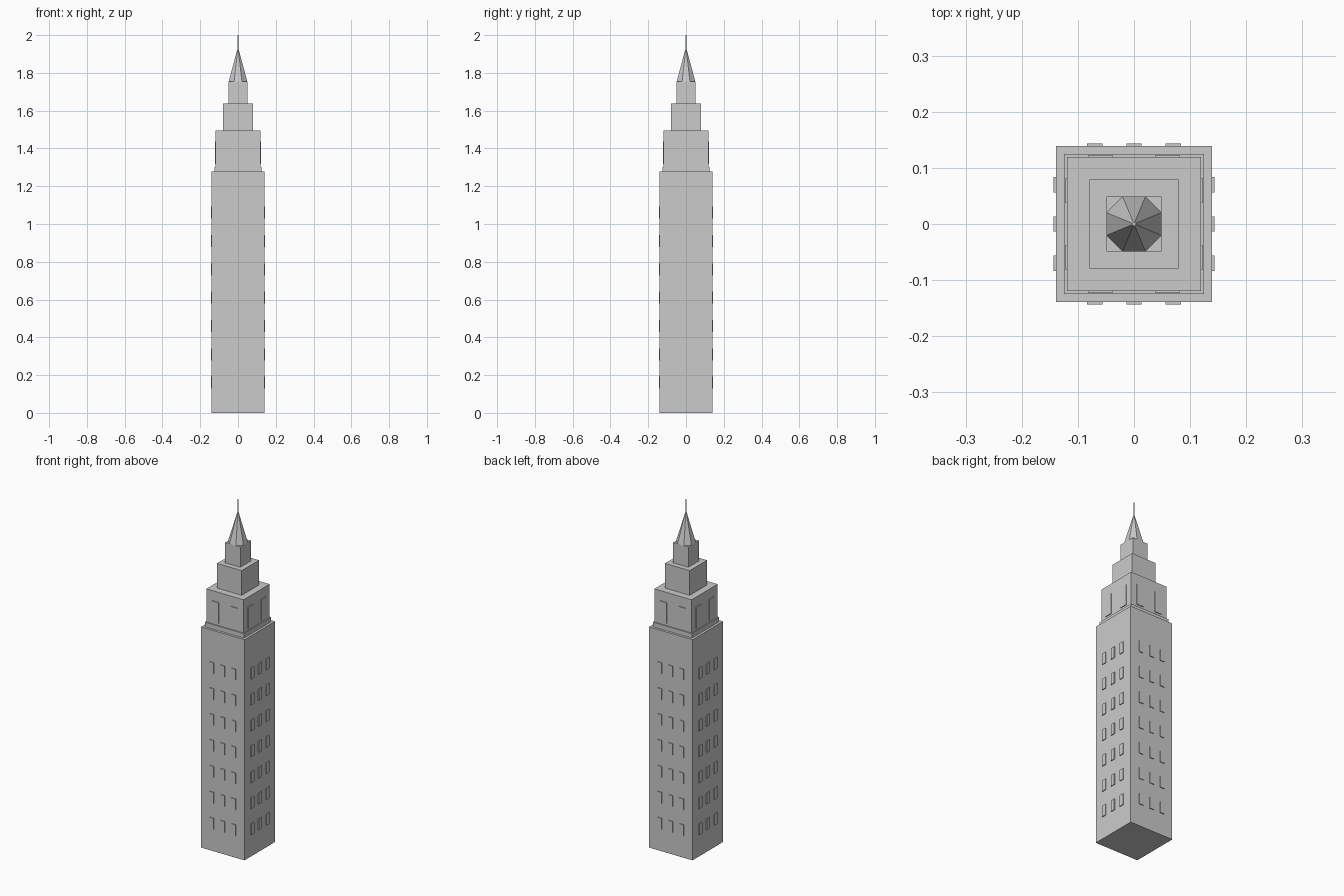
import bpy, bmesh
from math import pi, cos
from mathutils import Matrix, Vector

if "Cube" in bpy.data.objects:
    bpy.data.objects.remove(bpy.data.objects["Cube"])


def finish(name, bm):
    me = bpy.data.meshes.new(name)
    bm.to_mesh(me)
    bm.free()
    ob = bpy.data.objects.new(name, me)
    bpy.context.collection.objects.link(ob)
    return ob


def add_box(bm, center, size, rot=Matrix.Identity(4)):
    m = rot @ Matrix.Translation(Vector(center)) @ Matrix.Diagonal((*size, 1))
    bmesh.ops.create_cube(bm, size=1, matrix=m)


def tier(name, half, z0, z1):
    bm = bmesh.new()
    add_box(bm, (0, 0, (z0 + z1) / 2), (2 * half, 2 * half, z1 - z0))
    finish(name, bm)


def cone(name, r0, r1, z0, z1, sides=8):
    bm = bmesh.new()
    m = Matrix.Translation((0, 0, (z0 + z1) / 2)) @ Matrix.Rotation(pi / sides, 4, 'Z')
    bmesh.ops.create_cone(bm, cap_ends=True, segments=sides, radius1=r0,
                          radius2=r1, depth=z1 - z0, matrix=m)
    bmesh.ops.remove_doubles(bm, verts=bm.verts, dist=1e-6)
    finish(name, bm)


def windows(name, face, out, xs, zs, width, height):
    # thin raised panels centred on the wall plane, repeated on all four sides
    bm = bmesh.new()
    for side in range(4):
        rot = Matrix.Rotation(side * pi / 2, 4, 'Z')
        for x in xs:
            for z in zs:
                add_box(bm, (x, -face, z), (width, 2 * out, height), rot)
    finish(name, bm)


# stepped tower body
tier("main_shaft", 0.139, 0, 1.277)
tier("cornice_ledge", 0.125, 1.277, 1.303)
tier("upper_block", 0.119, 1.303, 1.495)
tier("setback_block", 0.079, 1.495, 1.638)
tier("lantern_block", 0.049, 1.638, 1.755)

# octagonal roof with flats facing the axes, and a thin mast
cone("pointed_roof", 0.049 / cos(pi / 8), 0, 1.755, 1.937)
cone("mast", 0.004, 0.004, 1.91, 2.0)

# window panels
windows("shaft_windows", 0.139, 0.0047, (-0.07, 0, 0.07),
        [0.16 + 0.15 * i for i in range(7)], 0.027, 0.064)
windows("upper_windows", 0.119, 0.004, (-0.06, 0.06), [1.377], 0.043, 0.12)
